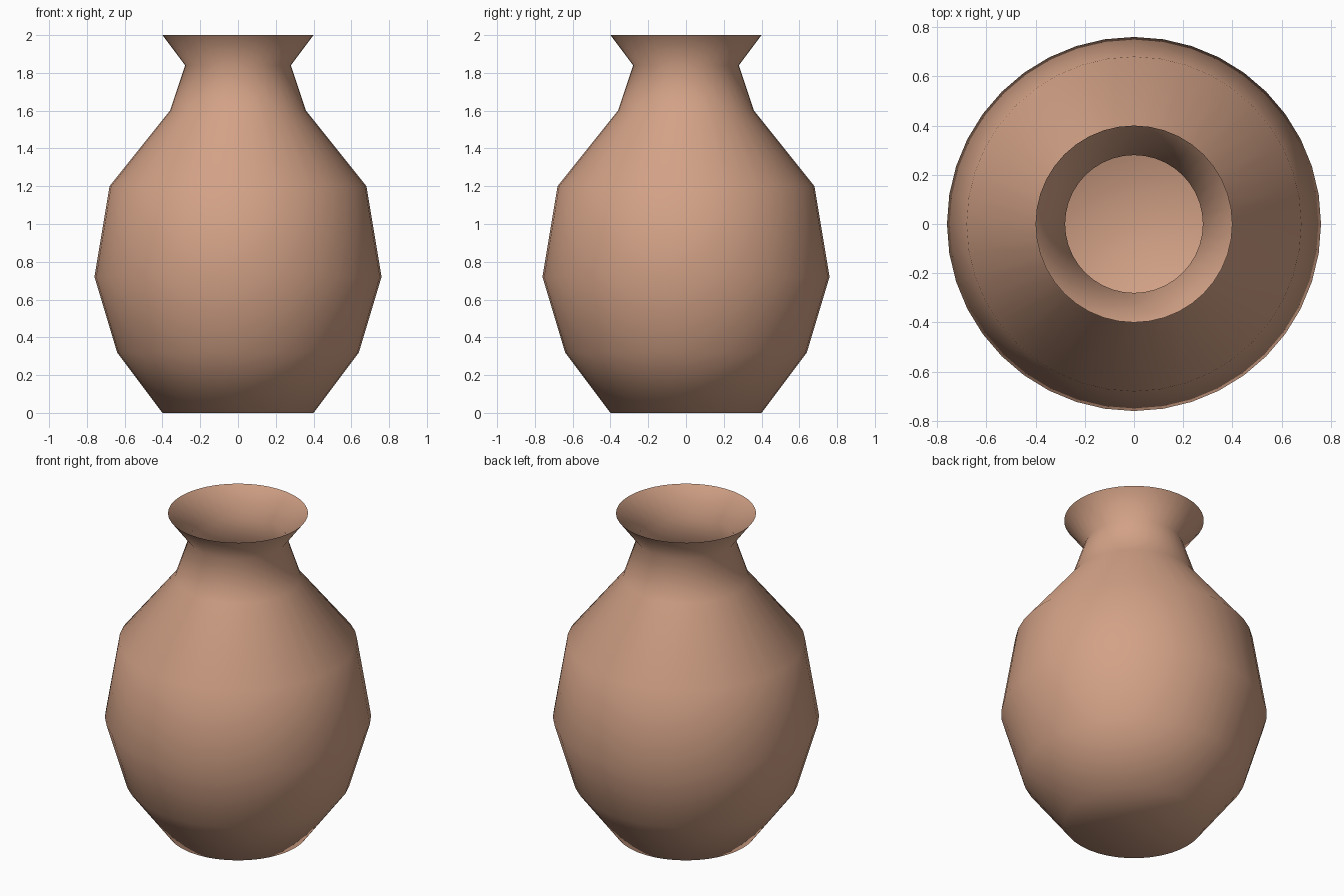
import bpy, bmesh, math

if "Cube" in bpy.data.objects:
    bpy.data.objects.remove(bpy.data.objects["Cube"])

SIDES = 40
# Radius and height, from the foot up to the flared lip
PROFILE = [(0.40, 0.0), (0.64, 0.32), (0.76, 0.72), (0.68, 1.20),
           (0.36, 1.60), (0.28, 1.84), (0.40, 2.0)]

# Thin-walled vase: stacked rings joined by quads, closed floor, open mouth
bm = bmesh.new()
rings = [[bm.verts.new((r * math.cos(2 * math.pi * i / SIDES),
                        r * math.sin(2 * math.pi * i / SIDES), z))
          for i in range(SIDES)] for r, z in PROFILE]
for low, high in zip(rings, rings[1:]):
    for i in range(SIDES):
        j = (i + 1) % SIDES
        bm.faces.new((low[i], low[j], high[j], high[i]))
bm.faces.new(rings[0][::-1])

# Soft shading all over
for face in bm.faces:
    face.smooth = True

mesh = bpy.data.meshes.new("vase")
bm.to_mesh(mesh)
bm.free()
vase = bpy.data.objects.new("vase", mesh)
bpy.context.collection.objects.link(vase)

# Terracotta colour
clay = bpy.data.materials.new("clay")
clay.diffuse_color = (0.65, 0.36, 0.24, 1)
clay.use_nodes = True
clay.node_tree.nodes["Principled BSDF"].inputs["Base Color"].default_value = clay.diffuse_color
mesh.materials.append(clay)
